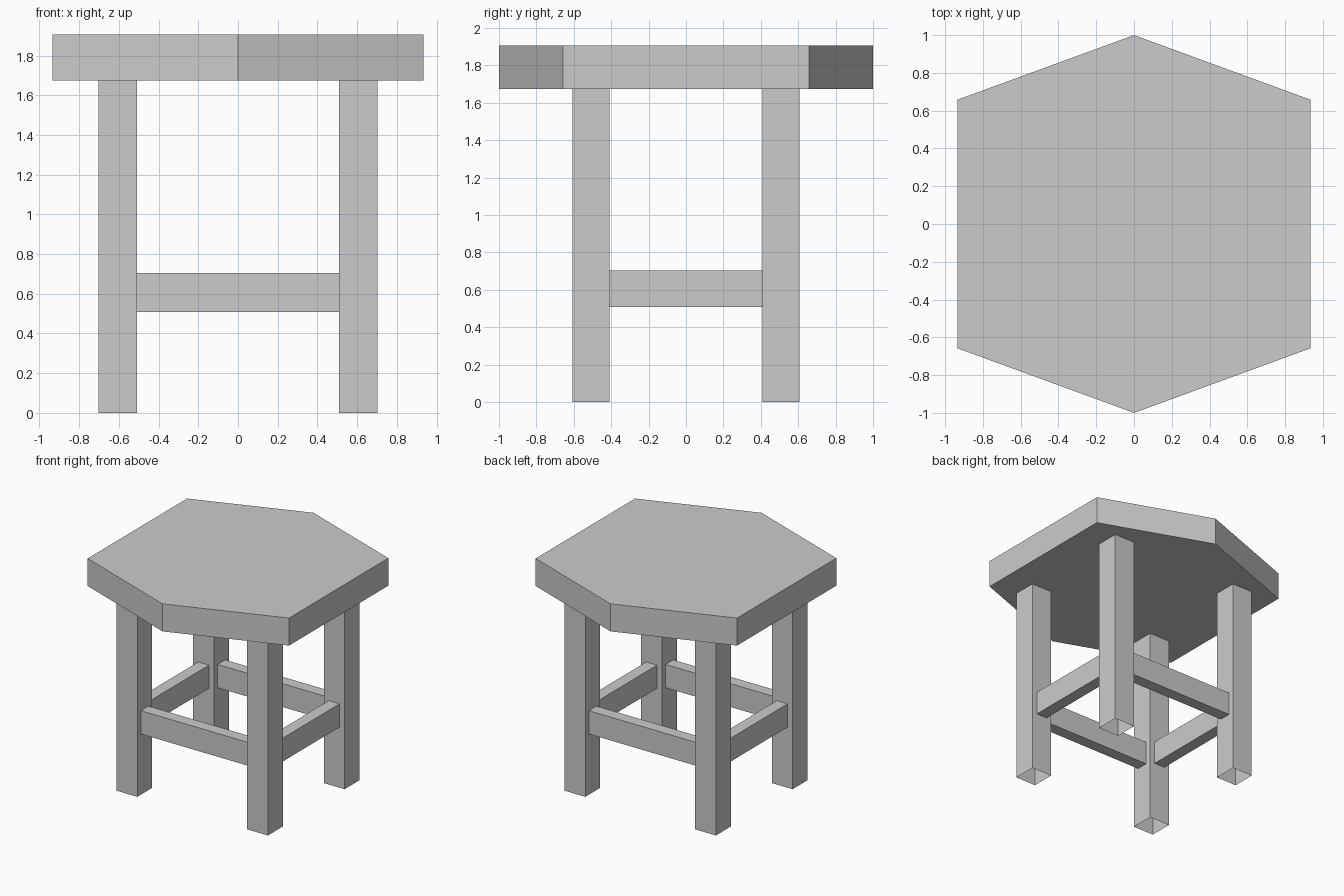
import bpy, bmesh

if "Cube" in bpy.data.objects:
    bpy.data.objects.remove(bpy.data.objects["Cube"])

LEG_X, LEG_Y = 0.606, 0.508      # leg centre offsets
LEG_W, LEG_D = 0.192, 0.197      # leg section
SEAT_BOTTOM, SEAT_TOP = 1.674, 1.905
RUNG_LOW, RUNG_HIGH, RUNG_T = 0.508, 0.704, 0.10


def prism(name, outline, z0, z1):
    """Closed solid: flat outline extruded upwards."""
    bm = bmesh.new()
    base = bm.faces.new([bm.verts.new((x, y, z0)) for x, y in outline])
    top = bmesh.ops.extrude_face_region(bm, geom=[base], use_keep_orig=True)["geom"]
    bmesh.ops.translate(bm, vec=(0, 0, z1 - z0),
                        verts=[v for v in top if isinstance(v, bmesh.types.BMVert)])
    return finish(name, bm)


def open_beam(name, centre, size, axis):
    """Box without its two end faces along the given axis."""
    bm = bmesh.new()
    bmesh.ops.create_cube(bm, size=1)
    bmesh.ops.scale(bm, vec=size, verts=bm.verts)
    bmesh.ops.translate(bm, vec=centre, verts=bm.verts)
    bm.normal_update()
    ends = [f for f in bm.faces if abs(f.normal[axis]) > 0.9]
    bmesh.ops.delete(bm, geom=ends, context='FACES_ONLY')
    return finish(name, bm, recalc=False)


def finish(name, bm, recalc=True):
    if recalc:
        bmesh.ops.recalc_face_normals(bm, faces=bm.faces)
    mesh = bpy.data.meshes.new(name)
    bm.to_mesh(mesh)
    bm.free()
    obj = bpy.data.objects.new(name, mesh)
    bpy.context.collection.objects.link(obj)
    return obj


# Six-sided seat
prism("seat", [(0, -1), (0.934, -0.658), (0.934, 0.658),
               (0, 1), (-0.934, 0.658), (-0.934, -0.658)], SEAT_BOTTOM, SEAT_TOP)

# Four hollow legs, open at the feet
for sy, depth in ((-1, "front"), (1, "back")):
    for sx, side in ((-1, "left"), (1, "right")):
        open_beam(f"{depth}_{side}_leg", (sx * LEG_X, sy * LEG_Y, SEAT_BOTTOM / 2),
                  (LEG_W, LEG_D, SEAT_BOTTOM), 2)

# Rungs between neighbouring legs
rung_z, rung_h = (RUNG_LOW + RUNG_HIGH) / 2, RUNG_HIGH - RUNG_LOW
for s, name in ((-1, "front"), (1, "back")):
    open_beam(f"{name}_rung", (0, s * LEG_Y, rung_z),
              (2 * LEG_X - LEG_W, RUNG_T, rung_h), 0)
for s, name in ((-1, "left"), (1, "right")):
    open_beam(f"{name}_rung", (s * LEG_X, 0, rung_z),
              (RUNG_T, 2 * LEG_Y - LEG_D, rung_h), 1)
